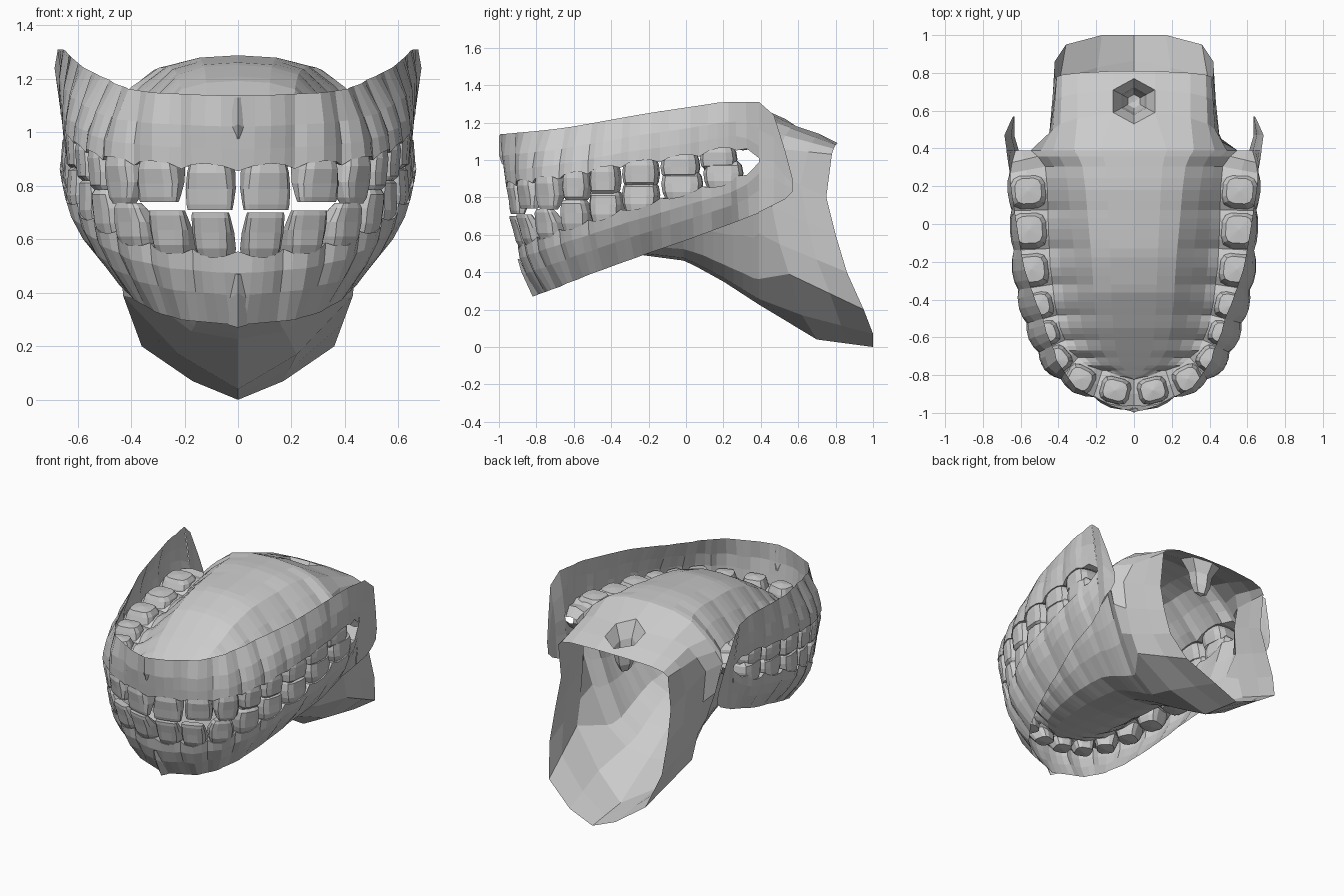
import bpy, bmesh, math
from mathutils import Vector as V

if "Cube" in bpy.data.objects:
    bpy.data.objects.remove(bpy.data.objects["Cube"])


def interp(y, pts):
    """Piecewise linear lookup."""
    if y <= pts[0][0]:
        return pts[0][1]
    for (a, va), (b, vb) in zip(pts, pts[1:]):
        if y <= b:
            return va + (vb - va) * (y - a) / (b - a)
    return pts[-1][1]


def make(name, verts, faces, mirror=True):
    """Mesh object from geometry, mirrored across x = 0 if asked."""
    n = len(verts)
    verts = [V(v) for v in verts]
    if mirror:
        verts += [V((-v.x, v.y, v.z)) for v in verts]
        faces = faces + [[i + n for i in reversed(f)] for f in faces]
    bm = bmesh.new()
    bv = [bm.verts.new(v) for v in verts]
    for f in faces:
        bm.faces.new([bv[i] for i in f])
    bmesh.ops.remove_doubles(bm, verts=bm.verts, dist=0.0005)
    bmesh.ops.recalc_face_normals(bm, faces=bm.faces)
    me = bpy.data.meshes.new(name)
    bm.to_mesh(me)
    bm.free()
    ob = bpy.data.objects.new(name, me)
    bpy.context.collection.objects.link(ob)
    return ob


def grid(name, rows, skip=(), mirror=True):
    """Sheet through equal-length rows of points."""
    m = len(rows[0])
    verts = [p for r in rows for p in r]
    faces = [[i * m + j, i * m + j + 1, (i + 1) * m + j + 1, (i + 1) * m + j]
             for i in range(len(rows) - 1) for j in range(m - 1) if (i, j) not in skip]
    return make(name, verts, faces, mirror)


HALF_DEPTH = [(-.9, .065), (-.6, .075), (-.3, .09), (.3, .09), (.4, .03)]

UPPER = dict(
    sign=1, name="upper", start=-.9, tilt=[(0, 0)],
    teeth=[(.1, -.88), (.285, -.82), (.41, -.72), (.475, -.58), (.515, -.43), (.545, -.24), (.555, -.03), (.56, .175)],
    width=[.185, .175, .16, .15, .165, .2, .215, .2],
    tip=[(-.88, .71), (-.82, .74), (-.72, .735), (-.6, .78), (-.3, .85), (0, .915), (.3, .985)],
    neck=[(-.9, .88), (-.6, .93), (-.3, .99), (0, 1.03), (.27, 1.08), (.34, 1.06), (.4, 1.0)],
    edge=[(-.95, 1.13), (-.6, 1.18), (-.2, 1.25), (.2, 1.31), (.4, 1.31)],
    edge_off=[(-.9, .095), (-.8, .04), (-.7, -.01), (-.5, -.015), (-.2, .04), (.2, .09), (.4, .08)],
    middle=[(-.82, .88), (-.7, .97), (-.55, 1.08), (-.35, 1.2), (-.15, 1.26), (.2, 1.29), (.4, 1.28)])
LOWER = dict(
    sign=-1, name="lower", start=-.835, tilt=[(-.82, .08), (-.58, .035), (-.35, 0)],
    teeth=[(.08, -.815), (.23, -.78), (.355, -.7), (.44, -.575), (.495, -.42), (.54, -.24), (.555, -.02), (.565, .2)],
    width=[.152, .155, .16, .165, .18, .2, .225, .215],
    tip=[(-.82, .70), (-.75, .715), (-.6, .78), (-.3, .86), (0, .935), (.3, 1.01)],
    neck=[(-.82, .53), (-.6, .62), (-.3, .72), (0, .81), (.27, .88), (.34, .92), (.4, 1.0)],
    edge=[(-.83, .28), (-.7, .33), (-.5, .4), (-.3, .47), (0, .57), (.3, .68), (.4, .72)],
    edge_off=[(-.835, -.035), (-.7, -.06), (-.2, -.05), (.1, .01), (.4, .01)],
    middle=[(-.82, .52), (-.3, .5), (0, .46), (.2, .35), (.4, .22)])


def arch(jaw):
    """Columns along the half arch: (point, outward normal, tooth weight)."""
    t = [V(p) for p in jaw["teeth"]]
    b = [V((0, jaw["start"]))] + [(p + q) / 2 for p, q in zip(t, t[1:])] + [V((.57, .285))]
    cols = []
    for i, p in enumerate(t):
        cols += [(b[i], 0), (b[i].lerp(p, .45), .75), (p, 1), (p.lerp(b[i + 1], .55), .75)]
    cols += [(b[-1], 0), (V((.585, .34)), 0), (V((.595, .39)), 0)]
    out = []
    for i, (p, w) in enumerate(cols):
        d = (cols[min(i + 1, len(cols) - 1)][0] - cols[max(i - 1, 0)][0]).normalized()
        n = V((0, -1)) if i == 0 else V((1, 0)) if i == len(cols) - 1 else V((d.y, -d.x))
        out.append((p, n, w))
    return out


def gum(jaw):
    """Gum with scalloped necks, running inward to the palate or mouth floor.
    Returns the last inward row so the throat can join it."""
    s, rows = jaw["sign"], []
    wide = ((.1, .25), (.22, .5), (.42, .82), (.68, .96), (1, 1))
    steep = ((.12, .15), (.3, .5), (.5, .86), (.72, .97), (1, 1))
    for p, n, w in arch(jaw):
        y = p.y
        hd, neck, edge = interp(y, HALF_DEPTH), interp(y, jaw["neck"]), interp(y, jaw["edge"])
        eo = interp(y, jaw["edge_off"])
        lip = neck + s * (.025 * w - .025) * (1 if y < .3 else 0)
        no = hd - .004 + .016 * w
        prof = [(eo, edge), (eo * .5 + no * .5 + .003 + .012 * w, neck + (edge - neck) * .55),
                (no * .85 + eo * .15 + .006, neck + (edge - neck) * .22), (no, lip),
                (0, lip + s * .012), (-hd - .012, lip)]
        row = [(max(0, p.x + n.x * o) if p.x else 0, y + n.y * o, z) for o, z in prof]
        qx, qy, qz = row[-1]
        mid = interp(qy, jaw["middle"])
        k = interp(qy, [(-.2, 0), (.3, 1)]) if s > 0 else 1
        for (u0, f0), (u1, f1) in zip(steep, wide):
            u, f = u0 + (u1 - u0) * k, f0 + (f1 - f0) * k
            row.append((qx * (1 - u), qy, qz + (mid - qz) * f))
        rows.append(row)
    grid(jaw["name"] + "_gum", rows)
    return rows[-1][5:]


def tooth(jaw, k, p, n, width):
    """One crown with root, lofted from squarish rings; molars are cupped."""
    s, N = jaw["sign"], 12
    tip, neck = interp(p.y, jaw["tip"]), interp(p.y, jaw["neck"])
    hd, tilt = interp(p.y, HALF_DEPTH) + .008, interp(p.y, jaw["tilt"])
    tang = V((-n.y, n.x))
    td = (.45, .45, .5, .78, .82, .88, .88, .88)[k]
    tw = (.92, .88, .62, .74, .84, .86, .86, .86)[k]
    prof = [(-.32, .68, .72, 0), (-.1, .8, .92, 0), (.2, .94, 1, 0),
            (.55, 1, (1 + td) / 2, .3), (.88, (1 + tw) / 2, td, .75), (1, tw, td * .74, .8)]
    verts, faces = [], []
    for h, ws, ds, lean in prof:
        for i in range(N):
            a = 2 * math.pi * (i + .5) / N
            c, q = math.cos(a), math.sin(a)
            lx = math.copysign(abs(c) ** .6, c) * width / 2 * ws
            ly = math.copysign(abs(q) ** .6, q) * hd * ds + hd * (1 - td) * lean * .6 + tilt * h
            cusp = .01 * math.cos(4 * a) * (h == 1) * (k > 4)
            xy = p + tang * lx + n * ly
            verts.append((xy.x, xy.y, neck + (tip - neck) * h + s * cusp))
    R = len(prof)
    for r in range(R - 1):
        for i in range(N):
            j = (i + 1) % N
            faces.append([r * N + i, r * N + j, (r + 1) * N + j, (r + 1) * N + i])
    for r, h, lean in ((0, -.38, 0), (R - 1, 1 if k < 3 else .82, .8)):
        c = p + n * (hd * (1 - td) * lean * .6 + tilt * h)
        verts.append((c.x, c.y, neck + (tip - neck) * h))
        faces += [[r * N + i, r * N + (i + 1) % N, len(verts) - 1] for i in range(N)]
    make(f"{jaw['name']}_tooth_pair_{k + 1}", verts, faces)


ends = []
for jaw in (UPPER, LOWER):
    ends.append(gum(jaw))
    cols = arch(jaw)
    for k, w in enumerate(jaw["width"]):
        p, n, _ = cols[4 * k + 2]
        tooth(jaw, k, p, n, w)

# Cheek flaps joining the gums behind the last teeth
cheek = []
for x, y, top, bot in ((.63, .39, 1.31, .72), (.65, .47, 1.24, .76), (.64, .53, 1.05, .79), (.635, .57, .9, .83)):
    cheek.append([(x + dx * (top - bot) / .6, y, bot + (top - bot) * f)
                  for f, dx in ((0, -.02), (.3, -.005), (.48, 0), (.75, .02), (1, .045))])
grid("cheek_flap", cheek)

# Throat tube: half rings from roof centre to floor centre
r0 = ends[0][::-1] + ends[1][1:]
r1 = [(0, .53, 1.22), (.11, .59, 1.18), (.3, .56, 1.17), (.39, .53, 1.13), (.43, .5, 1.06), (.455, .44, .95),
      (.45, .46, .75), (.44, .5, .55), (.43, .55, .39), (.22, .62, .17), (0, .7, .04)]
r3 = [(0, .81, 1.09), (.11, .81, 1.09), (.3, .8, 1.08), (.38, .79, 1.06), (.41, .78, 1.03), (.41, .75, .8),
      (.42, .8, .6), (.42, .86, .4), (.36, .95, .2), (.17, 1, .07), (0, 1, 0)]
r2 = [V(a).lerp(V(b), .55) for a, b in zip(r1, r3)]
r2[0], r2[1] = V((0, .77, 1.11)), V((.11, .71, 1.14))
grid("throat", [r0, r1, r2, r3], skip={(1, 0)})

# Uvula: hollow hexagonal funnel hanging from the opening in the roof
rim = [V(r1[0]), V(r1[1]), r2[1], r2[0]]
funnel = [rim]
for k, dz in ((.6, -.09), (.5, -.17), (.3, -.23), (0, -.25)):
    funnel.append([V((v.x * k, .65 + (v.y - .65) * k, 1.17 + dz + (v.z - 1.17) * k)) for v in rim])
grid("uvula", funnel)

# Small folds on the midline of the gums
grid("upper_fold", [[(0, -.985, .98), (.006, -.97, .97)], [(0, -1, 1.03), (.022, -.98, 1.02)], [(0, -1, 1.13), (.022, -.985, 1.13)]])
grid("lower_fold", [[(0, -.9, .47), (.01, -.89, .47)], [(0, -.88, .4), (.03, -.85, .38)], [(0, -.82, .27), (.035, -.79, .28)]])
